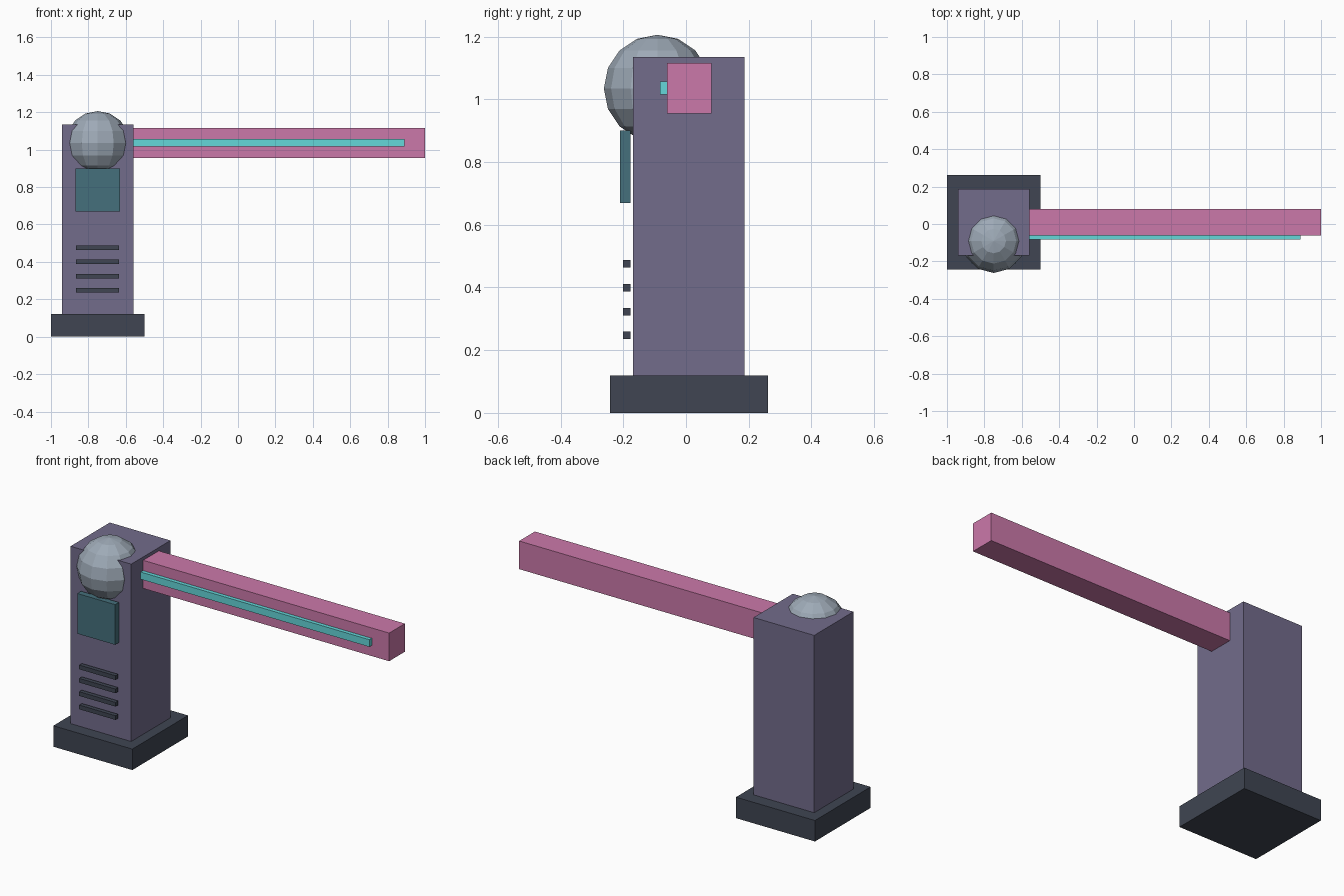
import bpy

if "Cube" in bpy.data.objects:
    bpy.data.objects.remove(bpy.data.objects["Cube"])


def material(name, rgb):
    m = bpy.data.materials.new(name)
    m.diffuse_color = (*rgb, 1)
    m.use_nodes = True
    m.node_tree.nodes["Principled BSDF"].inputs["Base Color"].default_value = m.diffuse_color
    return m


def box(name, x, y, z, mat):
    """Box from (min, max) extents on each axis."""
    spans = (x, y, z)
    bpy.ops.mesh.primitive_cube_add(size=1, location=[(a + b) / 2 for a, b in spans])
    ob = bpy.context.object
    ob.name = name
    ob.scale = [b - a for a, b in spans]
    bpy.ops.object.transform_apply(location=False, rotation=False, scale=True)
    ob.data.materials.append(mat)
    return ob


dark = material("dark_metal", (0.05, 0.06, 0.085))
purple = material("purple_paint", (0.17, 0.15, 0.26))
pink = material("pink_paint", (0.60, 0.19, 0.40))
cyan = material("cyan_light", (0.13, 0.68, 0.70))
teal = material("teal_screen", (0.06, 0.16, 0.20))
silver = material("silver_dome", (0.34, 0.40, 0.47))

# Base and column
box("base", (-1.0, -0.5), (-0.242, 0.262), (0, 0.12), dark)
box("column", (-0.942, -0.558), (-0.169, 0.186), (0.12, 1.135), purple)

# Barrier arm with light strip, rooted inside the column
box("barrier_arm", (-0.65, 1.0), (-0.061, 0.081), (0.955, 1.116), pink)
box("light_strip", (-0.65, 0.89), (-0.083, -0.061), (1.016, 1.057), cyan)

# Screen and vent slats just proud of the column front
box("screen", (-0.87, -0.63), (-0.211, -0.177), (0.67, 0.90), teal)
for i in range(4):
    z = 0.247 + i * 0.0763
    box(f"vent_slat_{i + 1}", (-0.865, -0.635), (-0.201, -0.177), (z - 0.012, z + 0.012), dark)

# Faceted hub ball
bpy.ops.mesh.primitive_uv_sphere_add(segments=12, ring_count=8, radius=0.171,
                                     location=(-0.75, -0.091, 1.035))
hub = bpy.context.object
hub.name = "hub_ball"
hub.data.materials.append(silver)
